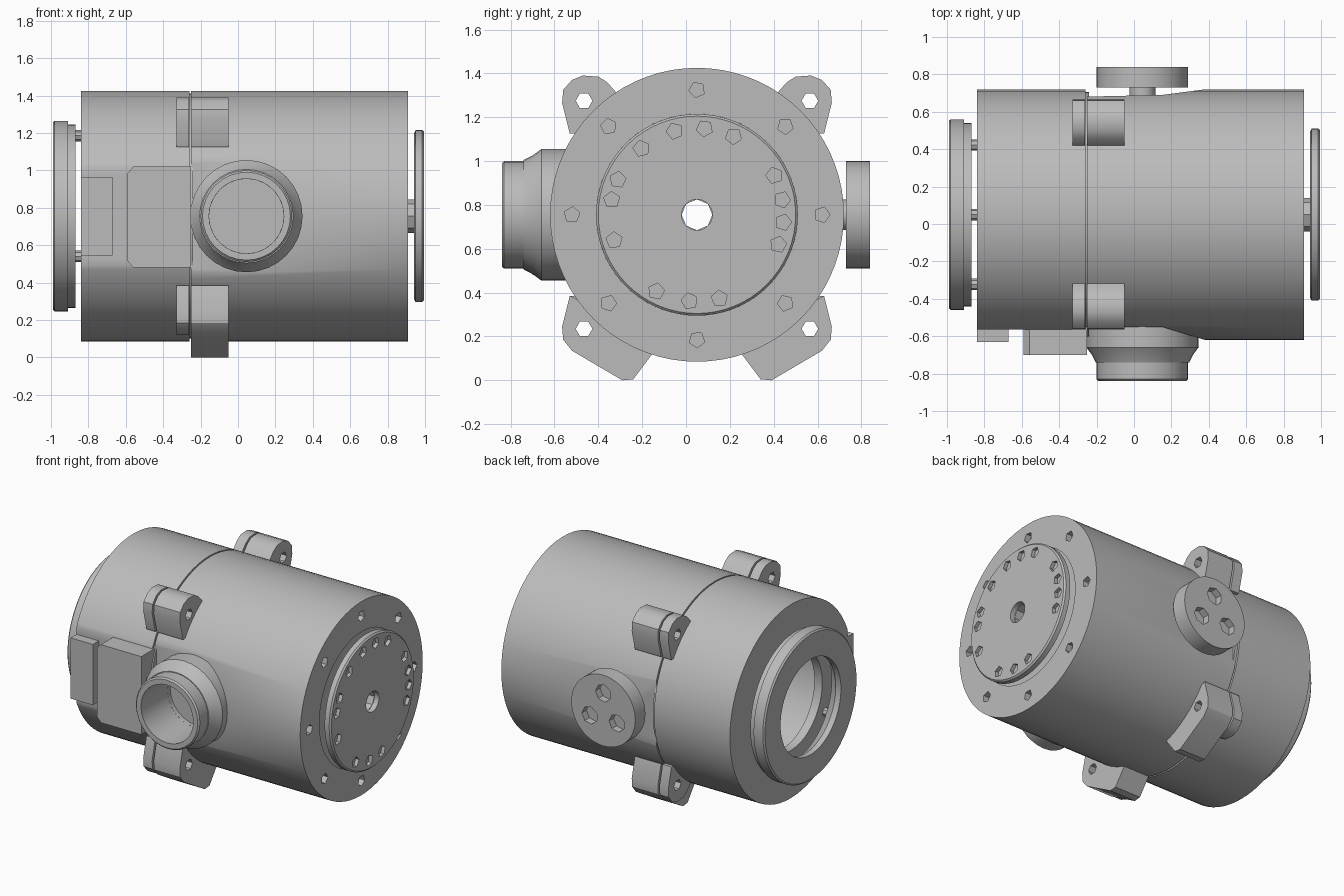
import bpy, bmesh
from math import cos, sin, pi, radians

cube = bpy.data.objects.get("Cube")
if cube:
    bpy.data.objects.remove(cube, do_unlink=True)

CY, CZ = 0.05, 0.755      # housing axis runs along x through here
PORT_X = 0.045            # side ports sit on this x

grey = bpy.data.materials.new("cast grey")
grey.use_nodes = True
grey.diffuse_color = (0.5, 0.5, 0.5, 1)
grey.node_tree.nodes["Principled BSDF"].inputs["Base Color"].default_value = (0.5, 0.5, 0.5, 1)


def finish(name, bm):
    bmesh.ops.recalc_face_normals(bm, faces=bm.faces)
    mesh = bpy.data.meshes.new(name)
    bm.to_mesh(mesh)
    bm.free()
    mesh.materials.append(grey)
    ob = bpy.data.objects.new(name, mesh)
    bpy.context.collection.objects.link(ob)
    return ob


def along_x(a, r, t):
    return (a, CY + r * cos(t), CZ + r * sin(t))


def along_y(a, r, t):
    return (PORT_X + r * cos(t), a, CZ + r * sin(t))


def lathe(name, profile, place=along_x, sides=64):
    """Closed (axial, radius) loop spun around an axis."""
    bm = bmesh.new()
    rings = [[bm.verts.new(place(a, r, 2 * pi * i / sides)) for i in range(sides)]
             for a, r in profile]
    for k, ring in enumerate(rings):
        nxt = rings[(k + 1) % len(rings)]
        for i in range(sides):
            j = (i + 1) % sides
            bm.faces.new((ring[i], ring[j], nxt[j], nxt[i]))
    return finish(name, bm)


def tube(name, a, b, outer, inner, place=along_x, sides=64):
    return lathe(name, [(a, inner), (a, outer), (b, outer), (b, inner)], place, sides)


def prism(name, points, place, a, b):
    """Flat outline extruded from a to b."""
    bm = bmesh.new()
    low, high = [[bm.verts.new(place(p, q, d)) for p, q in points] for d in (a, b)]
    bm.faces.new(low)
    bm.faces.new(high)
    for i in range(len(points)):
        j = (i + 1) % len(points)
        bm.faces.new((low[i], low[j], high[j], high[i]))
    return finish(name, bm)


def yz(p, q, d):
    return (d, CY + p, CZ + q)


def xz(p, q, d):
    return (p, d, CZ + q)


def xy(p, q, d):
    return (p, q, d)


def ngon(p, q, r, n, turn=0.0):
    return [(p + r * cos(turn + 2 * pi * i / n), q + r * sin(turn + 2 * pi * i / n))
            for i in range(n)]


def cut(ob, cutters):
    for c in cutters:
        c.hide_render = True
        mod = ob.modifiers.new("cut", 'BOOLEAN')
        mod.operation = 'DIFFERENCE'
        mod.solver = 'EXACT'
        mod.object = c
        bpy.context.view_layer.objects.active = ob
        bpy.ops.object.modifier_apply(modifier=mod.name)
        bpy.data.objects.remove(c, do_unlink=True)


def hole(points, place, a, b):
    return prism("cutter", points, place, a, b)


# Main housing: hollow, with a thick end flange
housing = lathe("main_housing", [(-0.25, 0.56), (-0.25, 0.67), (0.91, 0.67),
                                 (0.91, 0.46), (0.84, 0.46), (0.84, 0.56)], sides=72)
pockets = [
    hole([(-0.3, -0.8), (-0.3, -0.55), (0.15, -0.55), (0.38, -0.62), (0.38, -0.8)], xy, 0, 1.6),
    hole([(-0.3, 0.9), (-0.3, 0.68), (0.15, 0.69), (0.38, 0.72), (0.38, 0.9)], xy, 0, 1.6)]
bolt_holes = [hole(ngon(0.57 * cos(k * pi / 4), 0.57 * sin(k * pi / 4), 0.037, 5, k), yz, 0.87, 0.95)
              for k in range(8)]
port_hole = hole(ngon(PORT_X, 0, 0.2, 24), xz, -0.7, -0.3)
cut(housing, pockets + bolt_holes + [port_hole])

# Rear shell with a flat on the front for the terminal box
shell = lathe("rear_shell", [(-0.84, 0.34), (-0.84, 0.67), (-0.26, 0.67),
                             (-0.26, 0.56), (-0.78, 0.56), (-0.78, 0.34)], sides=72)
flat = hole([(-0.9, -0.8), (-0.9, -0.565), (-0.2, -0.565), (-0.2, -0.8)], xy, 0, 1.6)
cut(shell, [flat])
tube("joint_seal", -0.27, -0.24, 0.655, 0.56)

# Bearing cap on the right end
tube("cap_seat", 0.86, 0.9, 0.47, 0.07)
tube("cap_hub", 0.89, 0.96, 0.09, 0.07, sides=8)
cap = lathe("bearing_cap", [(0.94, 0.07), (0.94, 0.44), (0.95, 0.46),
                            (0.985, 0.46), (0.995, 0.45), (0.995, 0.07)])
notch_angles = [130, 105, 85, 65, 27, 10, -5, -20, -75, -95, -118, -163, 170, 156]
cut(cap, [hole(ngon(0.395 * cos(radians(t)), 0.395 * sin(radians(t)), 0.038, 5, t),
               yz, 0.97, 1.05) for t in notch_angles])

# Stepped collar on the rear end, carried on short pins
lathe("rear_collar", [(-0.99, 0.33), (-0.99, 0.5), (-0.98, 0.51), (-0.91, 0.51),
                      (-0.91, 0.49), (-0.87, 0.49), (-0.87, 0.4), (-0.95, 0.33)])
for k in range(3):
    t = pi / 2 + k * 2 * pi / 3
    prism("collar_pin", ngon(0.43 * cos(t), 0.43 * sin(t), 0.03, 8), yz, -0.9, -0.83)

# Mounting ears: plain above, with a foot below; a matching lug behind each
EAR = [(0.33, 0.5), (0.37, 0.56), (0.41, 0.605), (0.45, 0.63), (0.52, 0.635), (0.57, 0.615),
       (0.61, 0.57), (0.615, 0.51), (0.58, 0.37), (0.5, 0.37)]
FOOT = [(0.2, -0.63), (0.29, -0.75), (0.34, -0.755), (0.57, -0.62),
        (0.61, -0.57), (0.615, -0.51), (0.58, -0.37), (0.42, -0.45)]
for sx, side in ((1, "back"), (-1, "front")):
    for sz, level in ((1, "upper"), (-1, "lower")):
        outline = EAR if sz > 0 else FOOT
        ear = prism(f"{side}_{level}_ear", [(sx * p, q) for p, q in outline], yz, -0.25, -0.05)
        lug = prism(f"{side}_{level}_lug", [(sx * p, sz * q) for p, q in EAR], yz, -0.33, -0.262)
        for part in (ear, lug):
            cut(part, [hole(ngon(sx * 0.515, sz * 0.52, 0.038, 6), yz, -0.5, 0.1)])

# Front port: wide base collar and open nozzle
lathe("front_port_base", [(-0.5, 0.2), (-0.5, 0.3), (-0.66, 0.3), (-0.7, 0.27),
                          (-0.74, 0.25), (-0.74, 0.2)], along_y, 32)
lathe("front_port_nozzle", [(-0.73, 0.2), (-0.73, 0.245), (-0.83, 0.245),
                            (-0.84, 0.235), (-0.84, 0.2)], along_y, 32)
prism("front_port_floor", ngon(PORT_X, 0, 0.21, 24), xz, -0.52, -0.5)

# Back port: closed flange with three holes, on a short stem
flange = prism("back_port_flange", ngon(PORT_X, 0, 0.245, 48), xz, 0.73, 0.84)
cut(flange, [hole(ngon(PORT_X + 0.12 * cos(t), 0.12 * sin(t), 0.06, 7), xz, 0.79, 0.9)
             for t in (pi / 2, pi * 7 / 6, pi * 11 / 6)])
prism("back_port_stem", ngon(PORT_X, 0, 0.07, 12), xz, 0.66, 0.74)

# Terminal box with clipped corners, and the side cover beside it
prism("terminal_box", [(-0.59, -0.24), (-0.56, -0.275), (-0.25, -0.275),
                       (-0.25, 0.265), (-0.56, 0.265), (-0.59, 0.23)], xz, -0.7, -0.55)
prism("side_cover", [(-0.84, -0.21), (-0.67, -0.21), (-0.67, 0.21), (-0.84, 0.21)],
      xz, -0.63, -0.555)

# Smooth curved walls, keep hard edges
bpy.ops.object.select_all(action='DESELECT')
for ob in bpy.context.collection.objects:
    if ob.type == 'MESH' and ob.data.materials and ob.data.materials[0] == grey:
        ob.select_set(True)
        bpy.context.view_layer.objects.active = ob
bpy.ops.object.shade_smooth_by_angle(angle=radians(32))
